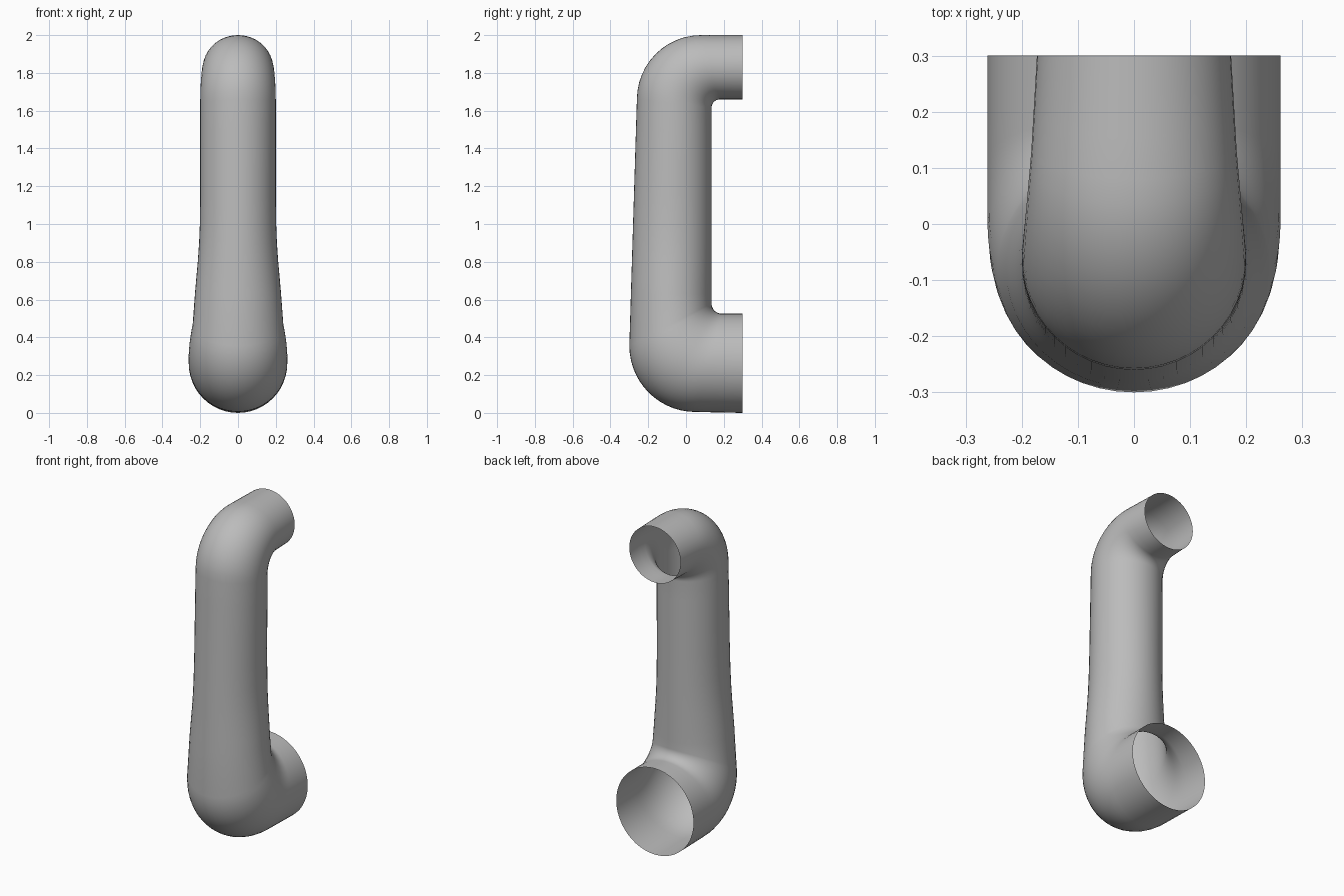
import bpy, bmesh, math

if "Cube" in bpy.data.objects:
    bpy.data.objects.remove(bpy.data.objects["Cube"])

SIDES = 48
grey = bpy.data.materials.new("plain grey")
grey.diffuse_color = (0.5, 0.5, 0.5, 1)
grey.use_nodes = True
grey.node_tree.nodes["Principled BSDF"].inputs["Base Color"].default_value = grey.diffuse_color


def arc(cy, cz, r, a):
    return cy + r * math.cos(a), cz + r * math.sin(a)


# Stations along the handle: outer point (y, z), inner point (y, z), half width
stations = []
# top open leg
for t in (0, 0.33, 0.66):
    stations.append(((0.30 - 0.22 * t, 2.0), (0.30 - 0.12 * t, 1.66), 0.173 + 0.010 * t))
# top bend
for i in range(13):
    t = i / 12
    a = math.pi / 2 * (1 + t)
    stations.append((arc(0.08, 1.66, 0.34, a), arc(0.18, 1.615, 0.045, a),
                     0.183 + 0.017 * math.sin(t * math.pi / 2)))
# long grip, widening towards the bottom
for z, w in ((1.5, 0.2), (1.3, 0.2), (1.15, 0.2), (1.0, 0.202), (0.9, 0.206), (0.8, 0.213),
             (0.7, 0.222), (0.63, 0.228)):
    t = (1.66 - z) / 1.3
    stations.append(((-0.26 - 0.04 * t, z), (0.135, z), w))
# bottom bend
for i in range(15):
    t = i / 14
    a = math.pi * (1 + t / 2)
    outer = (0.05 + 0.35 * math.cos(a), 0.355 + 0.35 * math.sin(a))
    stations.append((outer, arc(0.19, 0.58, 0.055, math.pi * (1 + t / 2)),
                     0.24 + 0.021 * math.sin(min(1, t * 1.6) * math.pi / 2)))
# bottom open leg
for t in (0.33, 0.66, 1):
    stations.append(((0.05 + 0.25 * t, 0.005 - 0.005 * t), (0.19 + 0.11 * t, 0.525), 0.261))

# Skin the elliptical sections into one open tube
bm = bmesh.new()
rings = []
for (oy, oz), (iy, iz), w in stations:
    cy, cz = (oy + iy) / 2, (oz + iz) / 2
    hy, hz = (oy - iy) / 2, (oz - iz) / 2
    ring = []
    for k in range(SIDES):
        a = 2 * math.pi * k / SIDES
        c = math.cos(a)
        ring.append(bm.verts.new((w * math.sin(a), cy + hy * c, cz + hz * c)))
    rings.append(ring)
for r0, r1 in zip(rings, rings[1:]):
    for k in range(SIDES):
        n = (k + 1) % SIDES
        f = bm.faces.new((r0[k], r0[n], r1[n], r1[k]))
        f.smooth = True
# make the normals point outwards
bm.normal_update()
front = min(bm.faces, key=lambda f: f.calc_center_median().y)
if front.normal.y > 0:
    bmesh.ops.reverse_faces(bm, faces=bm.faces[:])
me = bpy.data.meshes.new("pull_handle")
bm.to_mesh(me)
bm.free()
me.materials.append(grey)
handle = bpy.data.objects.new("pull_handle", me)
bpy.context.collection.objects.link(handle)
